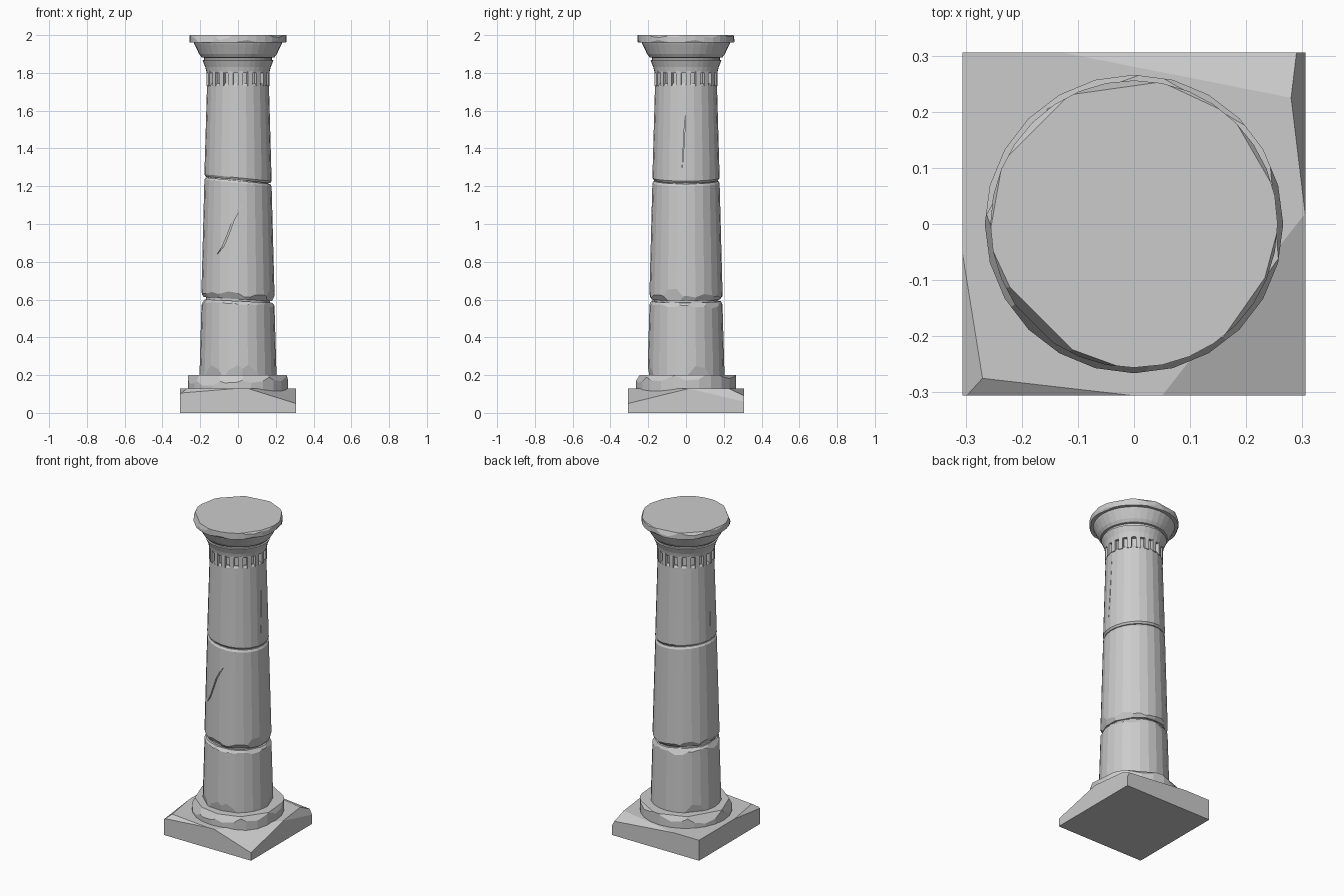
import bpy, bmesh, math, random
from mathutils import Vector

if "Cube" in bpy.data.objects:
    bpy.data.objects.remove(bpy.data.objects["Cube"])

random.seed(7)


def finish(name, bm):
    bmesh.ops.recalc_face_normals(bm, faces=bm.faces)
    me = bpy.data.meshes.new(name)
    bm.to_mesh(me)
    bm.free()
    ob = bpy.data.objects.new(name, me)
    bpy.context.collection.objects.link(ob)
    return ob


def lathe(profile, sides, tilts=None):
    """Closed solid of revolution; tilts slants each ring along x."""
    bm = bmesh.new()
    tilts = tilts or [0] * len(profile)
    rings = []
    for (r, z), s in zip(profile, tilts):
        ring = []
        for i in range(sides):
            a = 2 * math.pi * i / sides
            x = r * math.cos(a)
            ring.append(bm.verts.new((x, r * math.sin(a), z + s * x)))
        rings.append(ring)
    for lo, hi in zip(rings, rings[1:]):
        for i in range(sides):
            j = (i + 1) % sides
            bm.faces.new((lo[i], lo[j], hi[j], hi[i]))
    bm.faces.new(rings[0][::-1])
    bm.faces.new(rings[-1])
    bmesh.ops.recalc_face_normals(bm, faces=bm.faces)
    return bm


def slice_off(bm, point, normal):
    """Cut away everything on the normal side and cap the hole."""
    res = bmesh.ops.bisect_plane(bm, geom=bm.verts[:] + bm.edges[:] + bm.faces[:], dist=1e-5,
                                 plane_co=point, plane_no=normal, clear_outer=True)
    edges = [e for e in res['geom_cut'] if isinstance(e, bmesh.types.BMEdge) and e.is_boundary]
    if edges:
        bmesh.ops.edgeloop_fill(bm, edges=edges)


def chip(bm, deg, r, z, depth, k):
    """Chip a rim at radius r, height z; k is the vertical part of the normal."""
    a = math.radians(deg)
    d = Vector((math.cos(a), math.sin(a), 0))
    slice_off(bm, d * (r - depth) + Vector((0, 0, z)), (d + Vector((0, 0, k))).normalized())


def chip_rim(bm, n, r, z, slope, lo, hi, k):
    for i in range(n):
        deg = 360 * (i + random.uniform(-0.35, 0.35)) / n
        zz = z + slope * r * math.cos(math.radians(deg))
        chip(bm, deg, r, zz, random.uniform(lo, hi), k * random.uniform(0.7, 1.3))


# Square plinth with broken corners
bm = bmesh.new()
bmesh.ops.create_cube(bm, size=1)
for v in bm.verts:
    v.co = Vector((v.co.x * 0.612, v.co.y * 0.612, (v.co.z + 0.5) * 0.13))
h = 0.306
for a, b, c in [
    ((h, 0.02, .13), (0.05, -h, .13), (h, -h, .05)),
    ((-0.13, h, .13), (0.28, 0.225, .13), (h, h, .09)),
    ((0.28, 0.225, .13), (h, 0.01, .13), (h, 0.24, .075)),
    ((-0.27, -0.275, .13), (-h, -0.05, .13), (-h, -h, .10)),
    ((-0.27, -0.275, .13), (0.0, -h, .13), (-h, -h, .105)),
]:
    a, b, c = Vector(a), Vector(b), Vector(c)
    n = (b - a).cross(c - a).normalized()
    slice_off(bm, a, n if n.z > 0 else -n)
finish("plinth", bm)

# Chipped round base moulding
bm = lathe([(0.266, 0.10), (0.266, 0.2)], 24)
for deg, dep, k in [(-128, .03, .5), (-100, .03, .7), (-72, .025, .6), (-35, .02, .6),
                    (5, .015, .5), (60, .015, .8), (110, .02, .6), (150, .03, .6), (200, .025, .5)]:
    chip(bm, deg, 0.266, 0.2, dep, k)
finish("base_ring", bm)


# Three tapered drums with slanted joints
def drum(name, z0, z1, r0, r1, s0, s1, low, high):
    e = 0.012
    bm = lathe([(r0 - 0.008, z0), (r0, z0 + e), (r1, z1 - e), (r1 - 0.008, z1)], 24, [s0, s0, s1, s1])
    if low:
        chip_rim(bm, low[0], r0, z0, s0, low[1], low[2], -low[3])
    if high:
        chip_rim(bm, high[0], r1, z1, s1, high[1], high[2], high[3])
    return bm


bm = drum("drum_lower", 0.185, 0.592, 0.204, 0.193, 0, -0.05, None, (13, .01, .022, .7))
for deg in (-132, -92, -75, 20, 140):
    chip(bm, deg, 0.204, 0.195, 0.011, -0.16)
finish("drum_lower", bm)
bm = drum("drum_middle", 0.602, 1.229, 0.194, 0.178, -0.06, -0.1, (13, .01, .024, .6), (7, .005, .010, .8))
chip(bm, -22, 0.194, 0.6, 0.014, -0.2)
middle = finish("drum_middle", bm)
upper = finish("drum_upper", drum("drum_upper", 1.233, 1.745, 0.178, 0.164, -0.1, 0,
                                  (7, .004, .009, .8), None))

# Solid core closing the joints
finish("core", lathe([(0.172, 0.5), (0.160, 1.3)], 24))


# Hairline cracks, cut by thin ribbons that follow the surface
def crack(target, name, pts, r, deg, w=0.004):
    bm = bmesh.new()
    rows = []
    for i, (x, z) in enumerate(pts):
        t = w * (0.3 if i in (0, len(pts) - 1) else 1)
        y = -math.sqrt(r * r - x * x) + 0.012
        rows.append([bm.verts.new(p) for p in
                     ((x - t, y, z), (x + t, y, z), (x + t, y - 0.05, z), (x - t, y - 0.05, z))])
    for a, b in zip(rows, rows[1:]):
        for i in range(4):
            j = (i + 1) % 4
            bm.faces.new((a[i], a[j], b[j], b[i]))
    bm.faces.new(rows[0][::-1])
    bm.faces.new(rows[-1])
    cutter = finish(name, bm)
    cutter.rotation_euler.z = math.radians(deg)
    cutter.hide_render = True
    cutter.hide_viewport = True
    mod = target.modifiers.new(name, 'BOOLEAN')
    mod.operation = 'DIFFERENCE'
    mod.solver = 'EXACT'
    mod.object = cutter


crack(middle, "crack_front_cutter",
      [(-0.11, .84), (-0.08, .88), (-0.05, .95), (-0.025, 1.02), (0.0, 1.065), (0.03, 1.11)], 0.186, 0)
crack(upper, "crack_right_cutter", [(-0.02, 1.3), (-0.01, 1.45), (0.0, 1.68)], 0.172, 90, 0.002)
crack(upper, "crack_left_cutter", [(-0.01, 1.3), (0.0, 1.45), (0.01, 1.68)], 0.172, 270, 0.002)

# Slotted necking band: gear outline extruded
bm = bmesh.new()
outline = []
slots = 20
for i in range(slots):
    for f, r in ((0, 0.168), (0.5, 0.168), (0.5, 0.148), (1, 0.148)):
        a = 2 * math.pi * (i + f) / slots
        outline.append(bm.verts.new((r * math.cos(a), r * math.sin(a), 1.73)))
face = bm.faces.new(outline)
res = bmesh.ops.extrude_face_region(bm, geom=[face])
bmesh.ops.translate(bm, vec=(0, 0, 0.08),
                    verts=[v for v in res['geom'] if isinstance(v, bmesh.types.BMVert)])
finish("slotted_band", bm)

# Flared capital
finish("capital", lathe([(0.166, 1.80), (0.173, 1.83), (0.188, 1.866), (0.180, 1.868), (0.180, 1.88),
                         (0.192, 1.882), (0.206, 1.90), (0.230, 1.95), (0.236, 1.965)], 36))

# Chipped round top slab
bm = lathe([(0.256, 1.96), (0.256, 2.0)], 32)
for deg, dep, k in [(225, .02, .4), (205, .008, .5), (250, .008, .3), (-35, .01, .8), (-15, .006, .5),
                    (30, .008, .6), (65, .006, .7), (98, .012, .4), (135, .012, .7), (170, .006, .5)]:
    chip(bm, deg, 0.256, 2.0, dep, k)
for deg in (10, 80, 150, 280, 325):
    chip(bm, deg, 0.256, 1.96, 0.008, -0.6)
finish("top_slab", bm)
